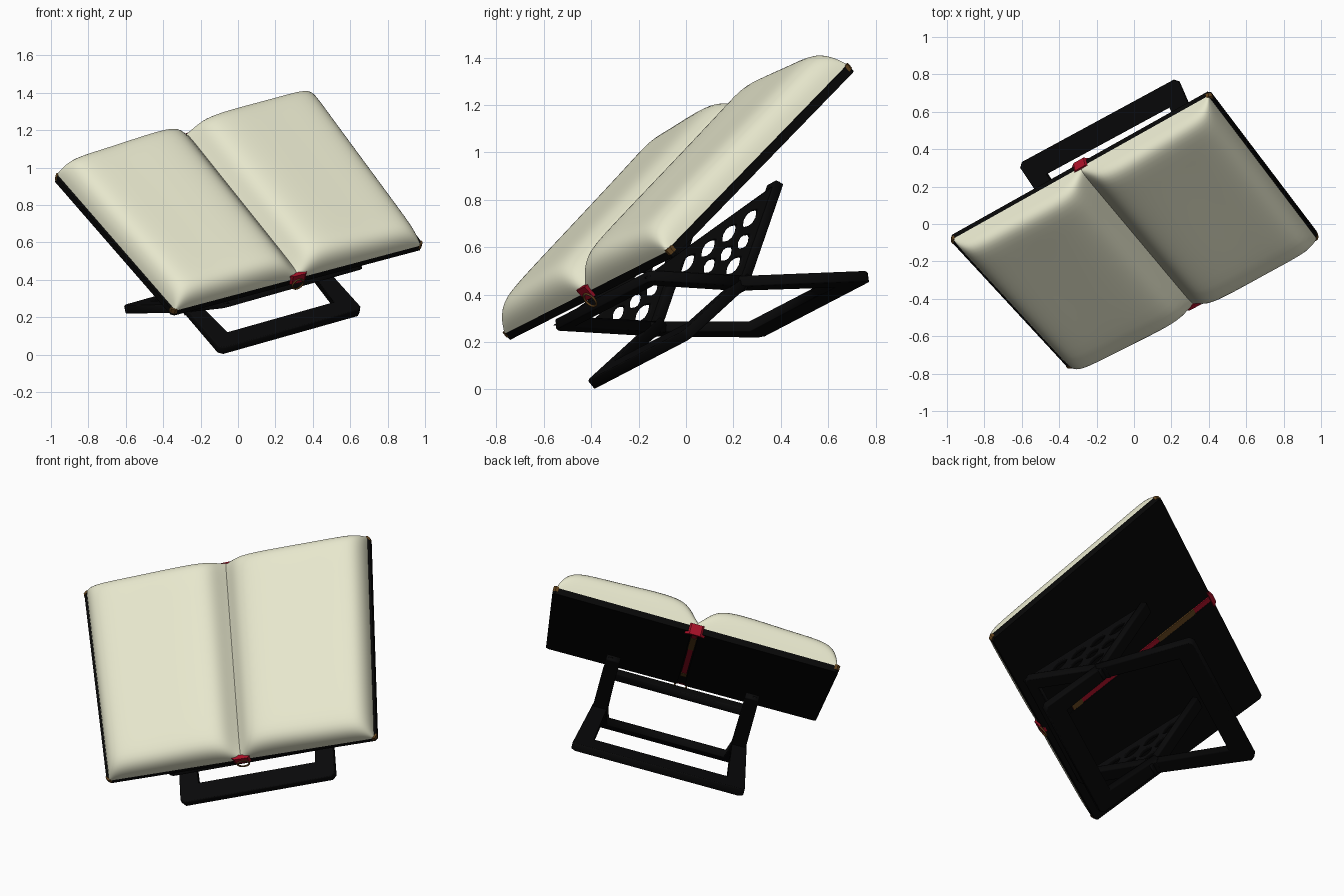
import bpy, math
from mathutils import Matrix, Vector

cube = bpy.data.objects.get("Cube")
if cube:
    bpy.data.objects.remove(cube)


def material(name, rgb):
    m = bpy.data.materials.new(name)
    m.use_nodes = True
    m.diffuse_color = (*rgb, 1)
    bsdf = m.node_tree.nodes["Principled BSDF"]
    bsdf.inputs["Base Color"].default_value = (*rgb, 1)
    bsdf.inputs["Roughness"].default_value = 0.8
    return m


CREAM = material("cream paper", (0.8, 0.8, 0.61))
BLACK = material("black cover", (0.002, 0.002, 0.002))
WOOD = material("dark wood", (0.0025, 0.0025, 0.0027))
RED = material("red ribbon", (0.38, 0.005, 0.02))
BROWN = material("brown brass", (0.12, 0.055, 0.012))

# Tilted frame of the open book: u across, v up the spine, n out of the pages
U = Vector((1.365, 0.74, 0.385)).normalized()
N = U.cross(Vector((-0.615, 0.72, 0.755))).normalized()
V = N.cross(U)
BOOK = Matrix((U, V, N)).transposed().to_4x4()
BOOK.translation = (0.0175, -0.06, 0.7875)


def flare(u, v, n):
    """The book is a little wider at the top and taller on its left."""
    return (u * (1 + 0.05 * v), v * (1 + 0.03 * u), n)


def add(name, mesh, mat, matrix=BOOK):
    ob = bpy.data.objects.new(name, mesh)
    bpy.context.collection.objects.link(ob)
    mesh.materials.clear()
    mesh.materials.append(mat)
    ob.matrix_world = matrix
    return ob


def prism(name, outline, low, high, mat):
    """Extrude a (u, v) outline between two heights above the book plane."""
    k = len(outline)
    verts = [flare(u, v, h) for h in (low, high) for u, v in outline]
    faces = [list(range(k))[::-1], list(range(k, 2 * k))]
    faces += [(i, (i + 1) % k, (i + 1) % k + k, i + k) for i in range(k)]
    mesh = bpy.data.meshes.new(name)
    mesh.from_pydata(verts, [], faces)
    # mirrored outlines wind the other way
    if sum(a[0] * b[1] - b[0] * a[1]
           for a, b in zip(outline, outline[1:] + outline[:1])) < 0:
        mesh.flip_normals()
    return add(name, mesh, mat)


def rect(u0, u1, v0, v1):
    return [(u0, v0), (u1, v0), (u1, v1), (u0, v1)]


# Page blocks: one swelling cross-section swept up the spine, tapered at the ends
SWELL = [(0, 0.035), (0.03, 0.07), (0.08, 0.13), (0.17, 0.15), (0.32, 0.147),
         (0.5, 0.138), (0.66, 0.135), (0.735, 0.115), (0.775, 0.06), (0.787, 0)]
ROWS = [(-0.606, 0), (-0.602, 0.5), (-0.555, 0.95), (-0.42, 1), (0, 1),
        (0.42, 1.02), (0.555, 1.05), (0.602, 0.75), (0.606, 0)]


def page_block(name, side):
    verts = [flare(side * u, v, h * s) for v, s in ROWS for u, h in SWELL]
    w = len(SWELL)
    faces = []
    for r in range(len(ROWS) - 1):
        for c in range(w - 1):
            a = r * w + c
            face = (a, a + 1, a + w + 1, a + w)
            faces.append(face if side > 0 else face[::-1])
    mesh = bpy.data.meshes.new(name)
    mesh.from_pydata(verts, [], faces)
    mesh.shade_smooth()
    ob = add(name, mesh, CREAM)
    sub = ob.modifiers.new("smooth", "SUBSURF")
    sub.levels = sub.render_levels = 2


for side, word in ((1, "left"), (-1, "right")):
    page_block(word + "_page_block", side)
    # Cover board with clipped outer corners
    board = [(0.022, -0.605), (0.785, -0.605), (0.8, -0.59),
             (0.8, 0.59), (0.785, 0.605), (0.022, 0.605)]
    prism(word + "_cover", [(side * u, v) for u, v in board], -0.035, 0.004, BLACK)
    # Small brass corner guards
    for end, where in ((1, "top"), (-1, "bottom")):
        tri = [(0.802, 0.578), (0.802, 0.593), (0.788, 0.608), (0.773, 0.608)]
        prism(f"{word}_{where}_corner_guard",
              [(side * u, end * v) for u, v in tri], -0.02, 0.008, BROWN)

# Spine, ribbon with brass patches, and headbands
prism("spine", rect(-0.022, 0.022, -0.595, 0.595), -0.03, 0.0, BLACK)
prism("spine_ribbon", rect(-0.016, 0.016, -0.4, 0.6), -0.037, -0.03, RED)
for k, (low, high) in enumerate(((0.22, 0.48), (-0.4, -0.33))):
    prism(f"spine_brass_patch_{k + 1}", rect(-0.018, 0.018, low, high),
          -0.039, -0.031, BROWN)
for end, where, wide, low, high in ((1, "top", 0.055, -0.05, 0.012),
                                    (-1, "bottom", 0.07, -0.03, 0.028)):
    band = [(-wide, 0.59), (wide, 0.59), (wide * 0.55, 0.614), (-wide * 0.55, 0.614)]
    prism(where + "_headband", [(u, end * v) for u, v in band], low, high, RED)

# Brass ring hanging at the foot of the spine
bpy.ops.mesh.primitive_torus_add(major_radius=0.033, minor_radius=0.005,
                                 major_segments=24, minor_segments=8)
ring = bpy.context.object
ring.name = "spine_ring"
ring.data.materials.append(BROWN)
ring.data.shade_smooth()
ring.matrix_world = BOOK @ Matrix.Translation((0, -0.615, -0.035)) @ Matrix.Rotation(math.pi / 2, 4, "X")


def plank(name, local, loops, half):
    """Board cut from flat outlines; inner outlines become holes."""
    curve = bpy.data.curves.new(name, "CURVE")
    curve.dimensions, curve.fill_mode = "2D", "BOTH"
    curve.extrude, curve.bevel_depth = half, 0.005
    curve.bevel_resolution = 1
    for loop in loops:
        s = curve.splines.new("POLY")
        s.points.add(len(loop) - 1)
        for p, (x, y) in zip(s.points, loop):
            p.co = (x, y, 0, 1)
        s.use_cyclic_u = True
    tmp = bpy.data.objects.new(name + "_outline", curve)
    bpy.context.collection.objects.link(tmp)
    deps = bpy.context.evaluated_depsgraph_get()
    mesh = bpy.data.meshes.new_from_object(tmp.evaluated_get(deps))
    bpy.data.objects.remove(tmp)
    add(name, mesh, WOOD, BOOK @ local)


def along(start, end):
    """Local frame of a board running from start to end in (v, n)."""
    d = (end - start).normalized()
    return Matrix(((1, 0, 0, 0), (0, d.x, -d.y, start.x),
                   (0, d.y, d.x, start.y), (0, 0, 0, 1)))


def u_frame(spread, length, bar, post):
    """Two posts joined by a bar at the far end."""
    cut, near = 0.02, 0.435
    right = [(near, -0.03), (spread, length - cut), (spread - cut, length)]
    inner = [(spread - post, length - bar), (near - 0.075, -0.03)]
    flip = lambda pts: [(-x, y) for x, y in reversed(pts)]
    return right + flip(right) + flip(inner) + inner


def leaf(c, length, width, angle):
    """Pointed leaf-shaped piercing."""
    pts = []
    for i in range(12):
        t = 2 * math.pi * i / 12
        x, y = length * math.cos(t), width * math.sin(t) * abs(math.sin(t)) ** 0.5
        pts.append((c.x + x * math.cos(angle) - y * math.sin(angle),
                    c.y + x * math.sin(angle) + y * math.cos(angle)))
    return pts


# Folding stand: crossed open frames, the book end resting on the front bar
HINGE = Vector((-0.24, -0.385))
FRONT_FOOT, BACK_FOOT = Vector((-0.632, -0.362)), Vector((0.2, -0.745))
FRONT_TIP, BACK_TIP = Vector((-0.57, -0.075)), Vector((0.2, -0.2))
for name, end, spread, bar, post in (
        ("front_leg_frame", FRONT_FOOT, 0.44, 0.1, 0.1),
        ("back_leg_frame", BACK_FOOT, 0.49, 0.11, 0.1),
        ("front_rest_frame", FRONT_TIP, 0.435, 0.05, 0.07)):
    plank(name, along(HINGE, end),
          [u_frame(spread, (end - HINGE).length, bar, post)], 0.018)
reach = (BACK_TIP - HINGE).length
plank("back_rest_posts", along(HINGE, BACK_TIP),
      [rect(s * 0.4 - 0.035, s * 0.4 + 0.035, -0.03, reach) for s in (-1, 1)], 0.015)

# Pierced triangular side panels between the rests
piercings = []
edge = BACK_TIP - FRONT_TIP
slope = math.atan2(edge.y, edge.x)
for drop, count in ((0.2, 4), (0.45, 3), (0.68, 1)):
    a, b = FRONT_TIP.lerp(HINGE, drop), BACK_TIP.lerp(HINGE, drop)
    margin = (b - a).normalized() * 0.06
    a, b = a + margin, b - margin
    for i in range(count):
        piercings.append(leaf(a.lerp(b, (i + 0.5) / count),
                              (b - a).length / count * 0.48, 0.027, slope + 0.2))
for s, word in ((1, "left"), (-1, "right")):
    upright = Matrix(((0, 0, 1, s * 0.415), (1, 0, 0, 0), (0, 1, 0, 0), (0, 0, 0, 1)))
    plank(word + "_pierced_panel", upright,
          [[tuple(FRONT_TIP), tuple(HINGE), tuple(BACK_TIP)]] + piercings, 0.008)
